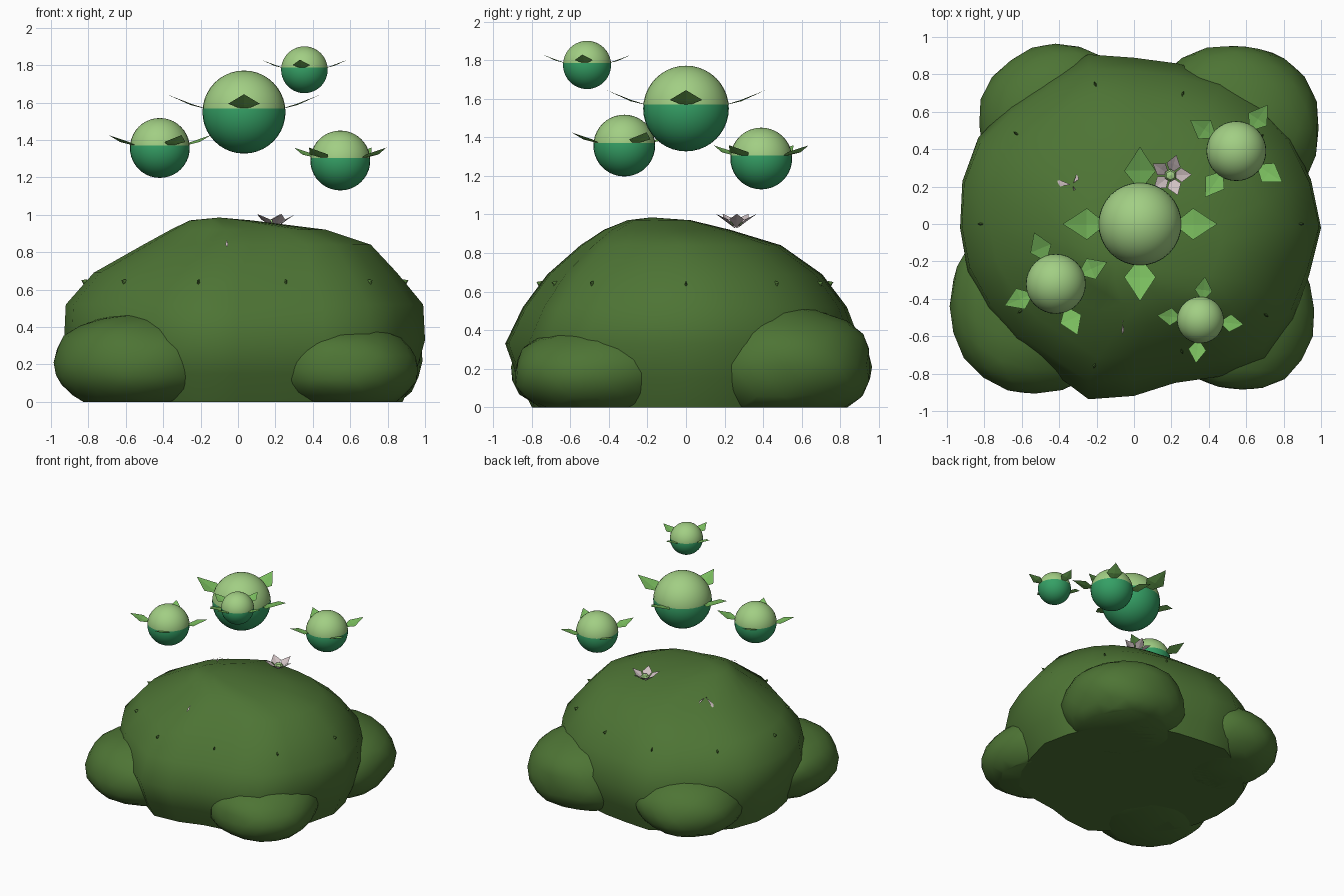
import bpy, bmesh, math
from mathutils import Vector, Matrix, noise
from mathutils.bvhtree import BVHTree

if "Cube" in bpy.data.objects:
    bpy.data.objects.remove(bpy.data.objects["Cube"], do_unlink=True)


def material(name, rgb):
    m = bpy.data.materials.new(name)
    m.use_nodes = True
    m.diffuse_color = (*rgb, 1)
    m.node_tree.nodes["Principled BSDF"].inputs["Base Color"].default_value = (*rgb, 1)
    return m


BUSH = material("bush green", (0.075, 0.175, 0.035))
TOP = material("pale green", (0.36, 0.62, 0.23))
UNDER = material("sea green", (0.035, 0.35, 0.13))
LEAF = material("leaf green", (0.19, 0.50, 0.11))
PETAL = material("petal pink", (0.64, 0.54, 0.55))


def finish(bm, name, mats, angle=None):
    mesh = bpy.data.meshes.new(name)
    bm.to_mesh(mesh)
    bm.free()
    ob = bpy.data.objects.new(name, mesh)
    bpy.context.collection.objects.link(ob)
    for m in mats:
        mesh.materials.append(m)
    if angle:
        bpy.ops.object.select_all(action='DESELECT')
        ob.select_set(True)
        bpy.context.view_layer.objects.active = ob
        bpy.ops.object.shade_smooth_by_angle(angle=math.radians(angle))


def polar(r, a, z=0):
    return Vector((r * math.cos(a), r * math.sin(a), z))


# Main bush: an uneven outline lofted up through shrinking rings
outline = [1.0, .98, .97, .96, .93, .9, .9, .95, .92, .93, .96, .95,
           .93, .92, .9, .89, .88, .94, .89, .85, .91, .99, .98, .97]
# each ring: x scale, y scale, height, x shift, y shift
rings = [(.88, .88, 0, 0, 0), (.95, .95, .15, 0, -.01), (1, 1.01, .33, 0, -.02),
         (.99, .92, .52, 0, -.01), (.84, .78, .69, .01, -.01), (.63, .57, .84, .08, -.03),
         (.43, .36, .92, .04, -.1), (.17, .18, .97, -.1, -.14)]
N = len(outline)
bm = bmesh.new()
loops = []
for sx, sy, z, cx, cy in rings:
    loop = []
    for i, r in enumerate(outline):
        p = polar(r, math.tau * i / N)
        loop.append(bm.verts.new((p.x * sx + cx, p.y * sy + cy, z)))
    loops.append(loop)
for lo, hi in zip(loops, loops[1:]):
    for i in range(N):
        bm.faces.new((lo[i], lo[(i + 1) % N], hi[(i + 1) % N], hi[i]))
bm.faces.new(loops[0][::-1])
peak = bm.verts.new((-.1, -.18, .985))
for i in range(N):
    bm.faces.new((loops[-1][i], loops[-1][(i + 1) % N], peak))
body_tree = BVHTree.FromBMesh(bm)
finish(bm, "main_bush", [BUSH], 60)


# Low corner clumps: lumpy rounded blobs flattened on the ground
def clump(name, centre, radii, seed):
    bm = bmesh.new()
    bmesh.ops.create_icosphere(bm, subdivisions=3, radius=1)
    for v in bm.verts:
        p = v.co.copy()
        k = sum(abs(c) ** 2.1 for c in p) ** (-1 / 2.1)
        k *= 1 + .06 * noise.noise(p * 1.6 + Vector((seed, 0, 0)))
        v.co = Vector(c + q * k * r for c, q, r in zip(centre, p, radii))
    bmesh.ops.bisect_plane(bm, geom=bm.verts[:] + bm.edges[:] + bm.faces[:],
                           plane_co=(0, 0, 0), plane_no=(0, 0, -1), clear_outer=True)
    bmesh.ops.holes_fill(bm, edges=[e for e in bm.edges if e.is_boundary])
    finish(bm, name, [BUSH], 50)


clump("front_right_clump", (-.53, -.44, .21), (.47, .47, .27), 3)
clump("front_left_clump", (.57, -.46, .18), (.39, .44, .24), 7)
clump("back_left_clump", (.53, .51, .22), (.46, .46, .31), 11)
clump("back_right_clump", (-.42, .53, .21), (.41, .43, .25), 15)


# One folded diamond: root, left corner, middle, right corner, tip
def diamond(bm, points):
    root, left, mid, right, tip = [bm.verts.new(p) for p in points]
    for tri in ((root, mid, left), (root, right, mid), (mid, tip, left), (mid, right, tip)):
        bm.faces.new(tri)


# Floating berries: two-tone balls, each with four upturned leaves
def berry(name, centre, radius, turn):
    place = Matrix.Translation(centre) @ Matrix.Rotation(math.radians(turn), 4, 'Z') \
        @ Matrix.Scale(radius, 4)
    seam = .09
    bm = bmesh.new()
    bmesh.ops.create_uvsphere(bm, u_segments=32, v_segments=20, radius=1)
    bmesh.ops.bisect_plane(bm, geom=bm.verts[:] + bm.edges[:] + bm.faces[:],
                           plane_co=(0, 0, seam), plane_no=(0, 0, 1))
    for f in bm.faces:
        f.material_index = int(f.calc_center_median().z < seam)
    bm.transform(place)
    finish(bm, name + "_ball", [TOP, UNDER], 40)

    bm = bmesh.new()
    for k in range(4):
        spin = Matrix.Rotation(k * math.pi / 2, 3, 'Z')
        diamond(bm, [spin @ Vector(p) for p in (
            (.8, 0, .05), (1.28, .38, .2), (1.29, 0, .17), (1.28, -.38, .2), (1.86, 0, .43))])
    bm.transform(place)
    finish(bm, name + "_leaves", [LEAF])


berry("large_berry", (.032, 0, 1.549), .222, 0)
berry("right_berry", (-.418, -.32, 1.357), .16, 23)
berry("left_berry", (.547, .39, 1.29), .16, 56)
berry("high_berry", (.355, -.513, 1.775), .125, -6)


# Blossoms: cupped pointed petals, tilted to face along a direction
def blossom(name, centre, facing, size, turn, petals, width):
    bm = bmesh.new()
    for k in range(petals):
        a = math.radians(turn) + k * math.tau / petals
        diamond(bm, (polar(.08, a, -.25), polar(.64, a + width, .16), polar(.58, a, .12),
                     polar(.64, a - width, .16), polar(1.03, a, .42)))
    tilt = Vector((0, 0, 1)).rotation_difference(facing).to_matrix().to_4x4()
    bm.transform(Matrix.Translation(centre) @ tilt @ Matrix.Scale(size, 4))
    finish(bm, name + "_petals", [PETAL])


UP = Vector((0, 0, 1))
blossom("top_blossom", (.195, .26, .957), UP, .11, 2, 5, .58)
bm = bmesh.new()
bmesh.ops.create_uvsphere(bm, u_segments=6, v_segments=4, radius=.034)
bm.transform(Matrix.Translation((.195, .26, .96)) @ Matrix.Scale(.6, 4, UP))
finish(bm, "top_blossom_heart", [TOP])

# Blossoms partly buried in the foliage
for name, x, y, size, turn, petals, width, depth in (
        ("back_blossom", -.33, .21, .11, 36, 3, .25, -.016),
        ("front_blossom", -.06, -.53, .06, 0, 2, .2, .02)):
    spot, normal, _, _ = body_tree.ray_cast(Vector((x, y, 2)), -UP)
    blossom(name, spot - normal * depth, normal, size, turn, petals, width)

# Leaf tips poking out in a ring around the bush
bm = bmesh.new()
for k in range(10):
    out = polar(1, k * math.tau / 10)
    side = out.cross(UP)
    hit = body_tree.ray_cast(Vector((.035, 0, .625)) + out * 2, -out)[0]
    tip = bm.verts.new(hit + out * .01 + UP * .025)
    base = [bm.verts.new(hit - out * .02 + p)
            for p in (side * .012, UP * .03, side * -.012, UP * -.03)]
    for i in range(4):
        bm.faces.new((base[i], base[(i + 1) % 4], tip))
bmesh.ops.recalc_face_normals(bm, faces=bm.faces[:])
finish(bm, "leaf_tips", [BUSH])
